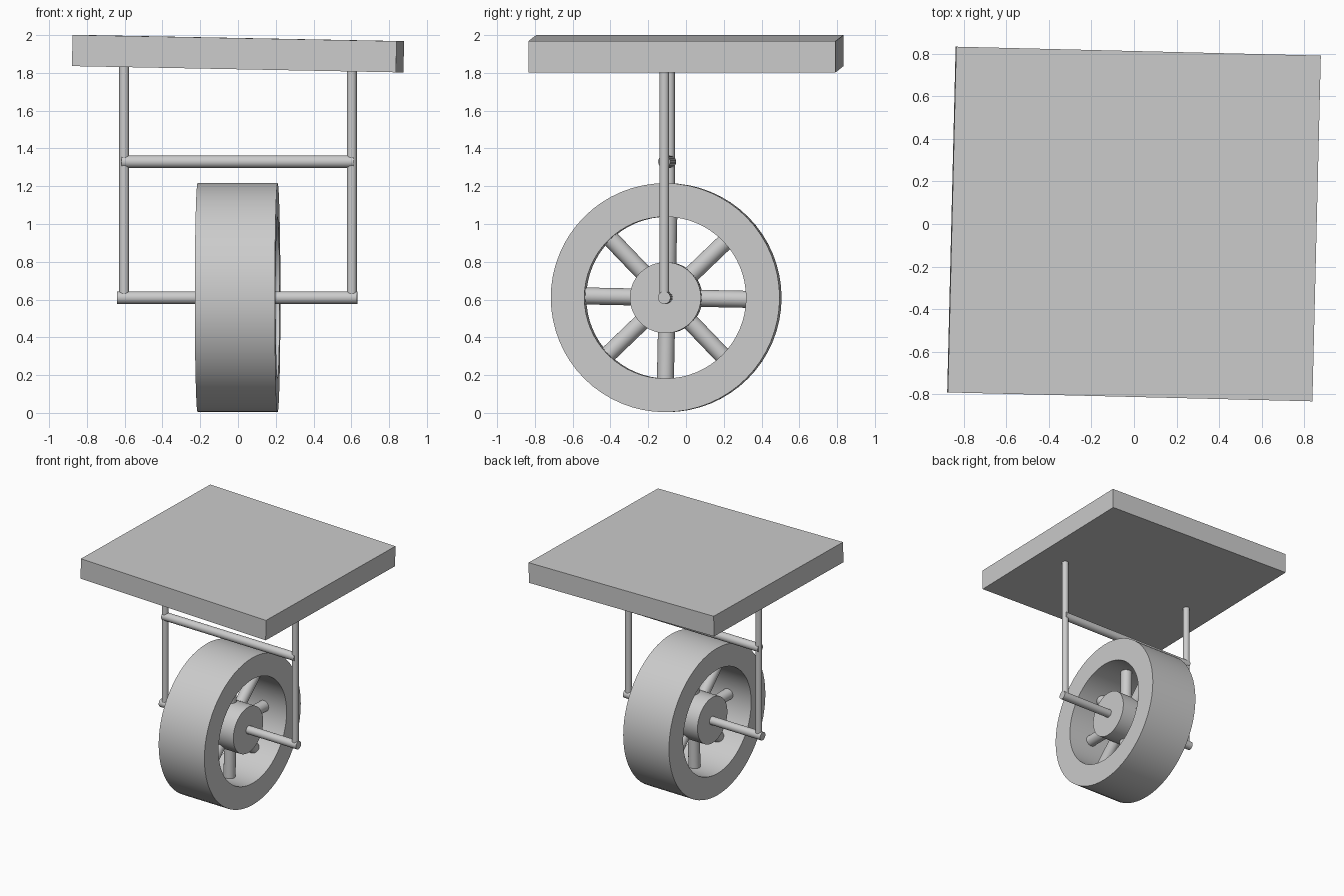
import bpy, math
from mathutils import Vector, Matrix

cube = bpy.data.objects.get("Cube")
if cube:
    bpy.data.objects.remove(cube, do_unlink=True)

grey = bpy.data.materials.new("plain grey")
grey.use_nodes = True
grey.diffuse_color = (0.6, 0.6, 0.6, 1)
grey.node_tree.nodes["Principled BSDF"].inputs["Base Color"].default_value = (0.6, 0.6, 0.6, 1)

CENTRE = Vector((0, -0.1, 0.61))
YAW = Matrix.Rotation(math.radians(-1.4), 4, "Z")


def finish(name, smooth=True):
    ob = bpy.context.object
    ob.name = name
    ob.data.materials.append(grey)
    if smooth:
        bpy.ops.object.shade_smooth_by_angle(angle=math.radians(35))
    return ob


def rod(name, start, end, radius, sides=32):
    """Cylinder between two points given relative to the wheel centre."""
    a, b = (CENTRE + YAW @ Vector(p) for p in (start, end))
    bpy.ops.mesh.primitive_cylinder_add(
        vertices=sides, radius=radius, depth=(b - a).length, location=(a + b) / 2,
        rotation=(b - a).to_track_quat("Z", "Y").to_euler())
    return finish(name)


# Seat slab, slightly turned and tipped
bpy.ops.mesh.primitive_cube_add(size=1, location=(0, 0, 1.902))
seat = finish("seat", smooth=False)
seat.scale = (1.716, 1.627, 0.165)
seat.rotation_euler = (0, math.radians(1.1), math.radians(-1.4))

# Fork: two posts, crossbar and axle
for side, x in (("left", 0.603), ("right", -0.603)):
    rod(side + "_post", (x, 0, 0), (x, 0, 1.24), 0.026)
rod("crossbar", (-0.617, 0, 0.72), (0.612, 0, 0.72), 0.033)
rod("axle", (-0.64, 0, 0), (0.632, 0, 0), 0.033)

# Tyre: rectangular section swept round the axle
bpy.ops.mesh.primitive_cylinder_add(vertices=64, radius=1, depth=1)
bpy.ops.object.delete()
OUTER, INNER, HALF, SIDES = 0.606, 0.428, 0.212, 64
section = [(-HALF, OUTER), (HALF, OUTER), (HALF, INNER), (-HALF, INNER)]
verts, faces = [], []
for i in range(SIDES):
    t = math.tau * i / SIDES
    verts += [(x, r * math.cos(t), r * math.sin(t)) for x, r in section]
    n = (i + 1) % SIDES
    faces += [(4 * i + k, 4 * i + (k + 1) % 4, 4 * n + (k + 1) % 4, 4 * n + k)
              for k in range(4)]
mesh = bpy.data.meshes.new("tyre")
mesh.from_pydata(verts, [], faces)
tyre = bpy.data.objects.new("tyre", mesh)
bpy.context.collection.objects.link(tyre)
tyre.matrix_world = Matrix.Translation(CENTRE + Vector((-0.002, -0.005, 0))) @ YAW
bpy.ops.object.select_all(action="DESELECT")
tyre.select_set(True)
bpy.context.view_layer.objects.active = tyre
bpy.ops.object.mode_set(mode="EDIT")
bpy.ops.mesh.select_all(action="SELECT")
bpy.ops.mesh.normals_make_consistent(inside=False)
bpy.ops.object.mode_set(mode="OBJECT")
finish("tyre")

# Hub and eight spokes
rod("hub", (-0.17, -0.005, 0), (0.17, -0.005, 0), 0.188, 64)
for i in range(8):
    t = math.radians(45 * i - 1.2)
    d = Vector((0, math.cos(t), math.sin(t)))
    rod(f"spoke_{i + 1}", d * 0.1, d * 0.45, 0.045)
